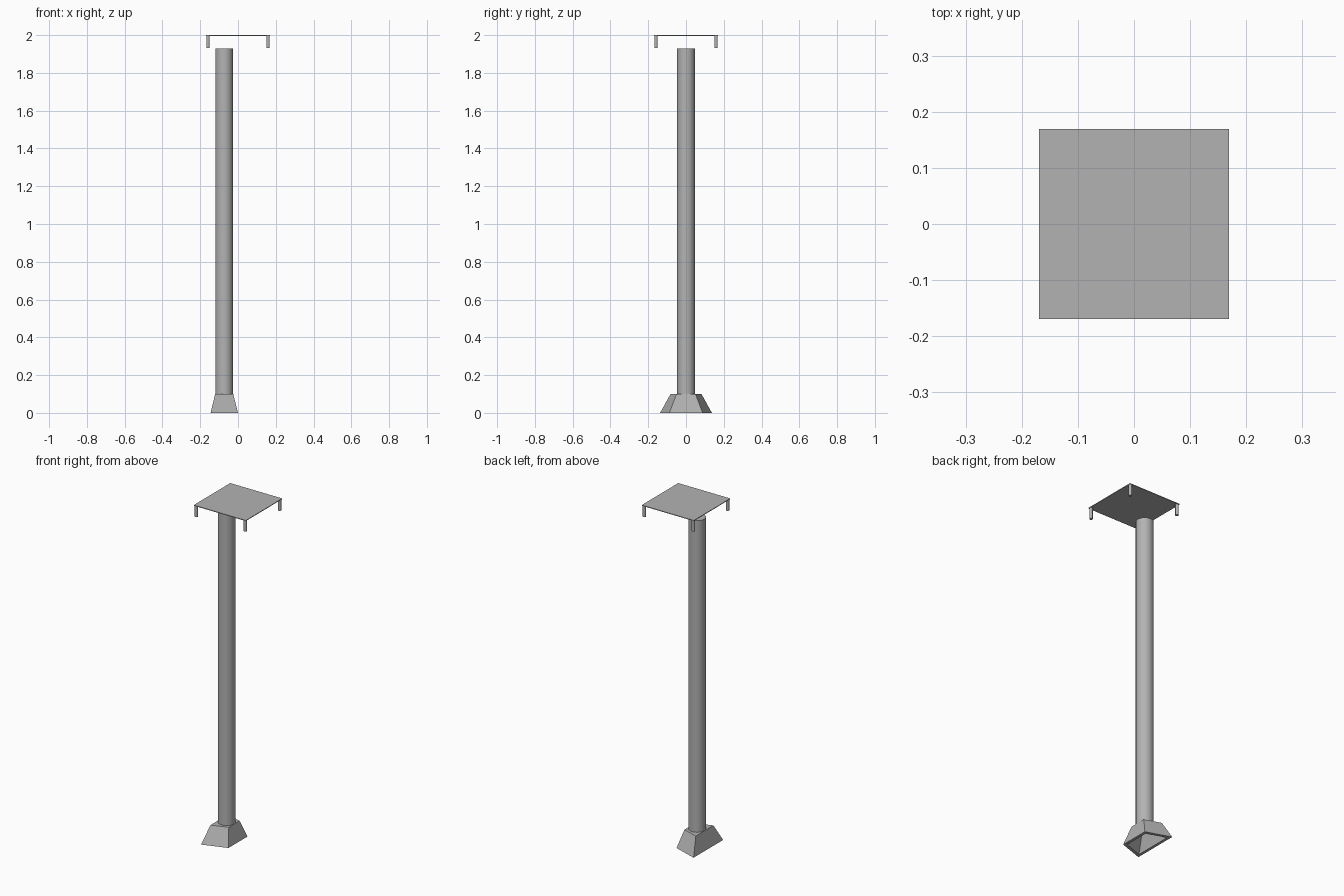
import bpy, bmesh, math

cube = bpy.data.objects.get("Cube")
if cube:
    bpy.data.objects.remove(cube, do_unlink=True)

# One neutral grey for the whole structure
grey = bpy.data.materials.new("light_grey")
grey.use_nodes = True
COLOR = (0.45, 0.45, 0.45, 1)
grey.diffuse_color = COLOR
grey.node_tree.nodes["Principled BSDF"].inputs["Base Color"].default_value = COLOR


def add_object(name, bm):
    bmesh.ops.recalc_face_normals(bm, faces=bm.faces)
    mesh = bpy.data.meshes.new(name)
    bm.to_mesh(mesh)
    bm.free()
    mesh.materials.append(grey)
    obj = bpy.data.objects.new(name, mesh)
    bpy.context.collection.objects.link(obj)
    return obj


def cylinder(name, x, y, z0, z1, radius, sides):
    bpy.ops.mesh.primitive_cylinder_add(vertices=sides, radius=radius, depth=z1 - z0,
                                        location=(x, y, (z0 + z1) / 2))
    obj = bpy.context.object
    obj.name = name
    obj.data.materials.append(grey)
    bpy.ops.object.shade_smooth_by_angle(angle=math.radians(40))
    return obj


def trapezoid(bm, x_back, x_front, half_back, half_front, z):
    corners = ((x_back, -half_back), (x_front, -half_front),
               (x_front, half_front), (x_back, half_back))
    return [bm.verts.new((x, y, z)) for x, y in corners]


def bridge(bm, a, b):
    for i in range(4):
        j = (i + 1) % 4
        bm.faces.new((a[i], a[j], b[j], b[i]))


# Tapered foot, hollow underneath
bm = bmesh.new()
top = trapezoid(bm, -0.121, -0.025, 0.082, 0.05, 0.1)
bottom = trapezoid(bm, -0.145, 0.0, 0.137, 0.088, 0.0)
rim = trapezoid(bm, -0.129, -0.016, 0.114, 0.074, 0.0)
roof = trapezoid(bm, -0.108, -0.038, 0.066, 0.04, 0.085)
bm.faces.new(top)
bridge(bm, top, bottom)
bridge(bm, bottom, rim)
bridge(bm, rim, roof)
bm.faces.new(roof)
add_object("foot", bm)

# Round post
cylinder("post", -0.073, 0, 0.1, 1.93, 0.047, 32)

# Thin square top plate
bm = bmesh.new()
bmesh.ops.create_cube(bm, size=1)
for v in bm.verts:
    v.co = (v.co.x * 0.338, v.co.y * 0.338, 1.998 + v.co.z * 0.004)
add_object("top_plate", bm)

# Four corner pegs under the plate
for sx, side in ((-1, "right"), (1, "left")):
    for sy, end in ((-1, "front"), (1, "back")):
        cylinder(f"peg_{end}_{side}", sx * 0.159, sy * 0.159, 1.932, 1.996, 0.009, 16)
